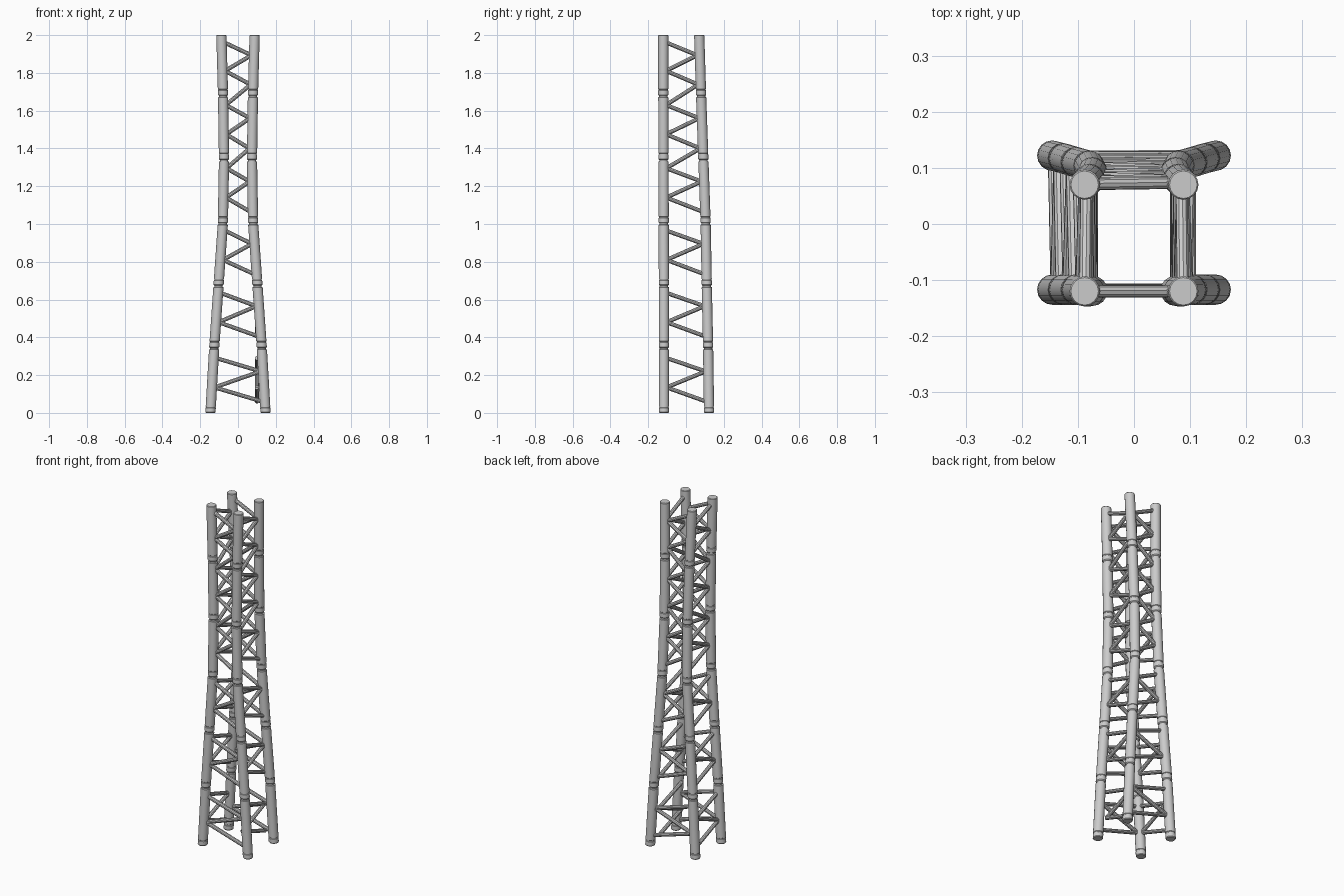
import bpy, bmesh, math
from mathutils import Vector

if "Cube" in bpy.data.objects:
    bpy.data.objects.remove(bpy.data.objects["Cube"])

# Leg centre line at each joint: height, half width, front y, back y
JOINTS = [(0.0, 0.146, -0.117, 0.122), (0.345, 0.126, -0.117, 0.117),
          (0.675, 0.103, -0.117, 0.110), (1.005, 0.080, -0.118, 0.104),
          (1.34, 0.074, -0.119, 0.092), (1.68, 0.079, -0.120, 0.080),
          (2.0, 0.088, -0.120, 0.070)]
LEG_R, BRACE_R, SIDES = 0.027, 0.011, 16


def leg_point(sx, back, z):
    for a, b in zip(JOINTS, JOINTS[1:]):
        if z <= b[0] + 1e-6:
            break
    t = (z - a[0]) / (b[0] - a[0])
    k = 3 if back else 2
    return Vector((sx * (a[1] + t * (b[1] - a[1])), a[k] + t * (b[k] - a[k]), z))


def finish(bm, name):
    bmesh.ops.recalc_face_normals(bm, faces=bm.faces)
    me = bpy.data.meshes.new(name)
    bm.to_mesh(me)
    bm.free()
    ob = bpy.data.objects.new(name, me)
    bpy.context.collection.objects.link(ob)
    bpy.ops.object.select_all(action='DESELECT')
    ob.select_set(True)
    bpy.context.view_layer.objects.active = ob
    bpy.ops.object.shade_smooth_by_angle(angle=math.radians(30))


def loft(bm, rings):
    """Skin a list of vertex rings and cap both ends."""
    loops = [[bm.verts.new(p) for p in r] for r in rings]
    for a, b in zip(loops, loops[1:]):
        n = len(a)
        for i in range(n):
            bm.faces.new((a[i], a[(i + 1) % n], b[(i + 1) % n], b[i]))
    bm.faces.new(loops[0][::-1])
    bm.faces.new(loops[-1])


def rod(bm, p, q, r, n=10):
    d = (q - p).normalized()
    u = d.orthogonal().normalized()
    v = d.cross(u)
    ang = [2 * math.pi * i / n for i in range(n)]
    loft(bm, [[c + r * (math.cos(a) * u + math.sin(a) * v) for a in ang] for c in (p, q)])


# Legs: six stacked tubes with a collar at the foot of each
for sx, back, name in ((-1, 0, "leg_front_left"), (1, 0, "leg_front_right"),
                       (-1, 1, "leg_back_left"), (1, 1, "leg_back_right")):
    bm = bmesh.new()
    rings = []
    for j in range(6):
        z0, z1 = JOINTS[j][0], JOINTS[j + 1][0]
        prof = [(z0, 0.024), (z0 + 0.004, LEG_R), (z0 + 0.027, LEG_R), (z0 + 0.029, 0.0245),
                (z0 + 0.033, 0.0245), (z0 + 0.035, LEG_R)]
        if j < 5:
            prof += [(z1 - 0.010, LEG_R), (z1 - 0.008, 0.022), (z1 - 0.001, 0.022)]
        else:
            prof += [(z1 - 0.003, LEG_R), (z1, 0.0245)]
        for z, r in prof:
            c = leg_point(sx, back, z)
            rings.append([c + Vector((r * math.cos(a), r * math.sin(a), 0))
                          for a in (2 * math.pi * i / SIDES for i in range(SIDES))])
    loft(bm, rings)
    finish(bm, name)

# Zigzag braces on each face: even nodes start on leg A, odd nodes on leg B
FACES = {"braces_front": ((1, 0), (-1, 0)), "braces_back": ((1, 1), (-1, 1)),
         "braces_left": ((-1, 1), (-1, 0)), "braces_right": ((1, 1), (1, 0))}
for name, legs in FACES.items():
    bm = bmesh.new()
    nodes = []
    for j in range(6):
        z0 = JOINTS[j][0]
        for i, dz in enumerate((0.060, 0.135, 0.220, 0.290)):
            z = z0 + dz if j < 5 else z0 + dz * 0.97
            p = leg_point(*legs[i % 2], z)
            o = leg_point(*legs[1 - i % 2], z)
            p = p + (o - p).normalized() * 0.014
            if name == "braces_right":      # this panel hangs nearly straight
                p.x = min(p.x, 0.100)
            nodes.append(p)
    for i in range(len(nodes) - 1):
        # lower sections have no brace crossing the joint
        if i % 4 == 3 and i < 12:
            continue
        rod(bm, nodes[i], nodes[i + 1], BRACE_R)
    finish(bm, name)
